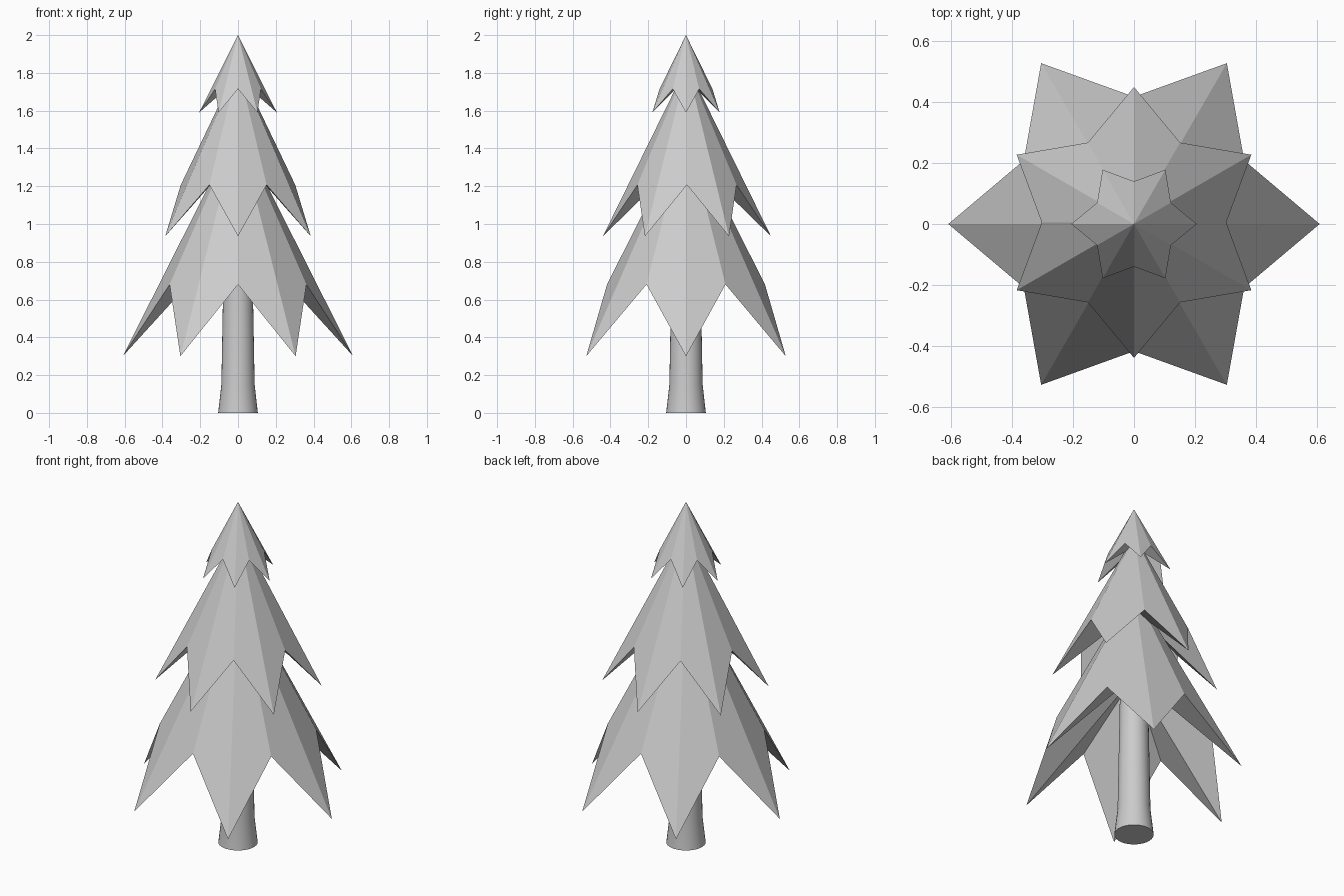
import bpy
import bmesh
from math import cos, sin, pi, radians

cube = bpy.data.objects.get("Cube")
if cube:
    bpy.data.objects.remove(cube, do_unlink=True)

grey = bpy.data.materials.new("light_grey")
grey.use_nodes = True
colour = (0.6, 0.6, 0.6, 1)
grey.diffuse_color = colour
grey.node_tree.nodes["Principled BSDF"].inputs["Base Color"].default_value = colour


def finish(name, bm):
    bmesh.ops.recalc_face_normals(bm, faces=bm.faces)
    mesh = bpy.data.meshes.new(name)
    bm.to_mesh(mesh)
    bm.free()
    mesh.materials.append(grey)
    obj = bpy.data.objects.new(name, mesh)
    bpy.context.collection.objects.link(obj)
    return obj


def branch_tier(name, apex, hollow, tip, notch, turn=0.0, y=0.0):
    """Six-pointed star skirt: outer pyramid above, hollowed pyramid beneath.
    tip and notch are (radius, height)."""
    bm = bmesh.new()
    rim = []
    for i in range(12):
        r, z = notch if i % 2 else tip
        a = turn + i * pi / 6
        rim.append(bm.verts.new((r * cos(a), y + r * sin(a), z)))
    top = bm.verts.new((0, y, apex))
    under = bm.verts.new((0, y, hollow))
    for a, b in zip(rim, rim[1:] + rim[:1]):
        bm.faces.new((a, b, top))
        bm.faces.new((b, a, under))
    return finish(name, bm)


# Foliage, alternate tiers turned by half a point
branch_tier("lower_branches", 1.51, 0.97, (0.61, 0.30), (0.418, 0.68))
branch_tier("middle_branches", 1.84, 1.37, (0.445, 0.935), (0.303, 1.207), pi / 6, 0.005)
branch_tier("top_branches", 2.0, 1.77, (0.206, 1.59), (0.14, 1.715))

# Trunk, flared at the foot
bm = bmesh.new()
sides = 32
rings = []
for r, z in ((0.105, 0), (0.088, 0.15), (0.078, 0.7), (0.072, 1.05)):
    rings.append([bm.verts.new((r * cos(2 * pi * i / sides), r * sin(2 * pi * i / sides), z))
                  for i in range(sides)])
for low, high in zip(rings, rings[1:]):
    for i in range(sides):
        j = (i + 1) % sides
        bm.faces.new((low[i], low[j], high[j], high[i]))
bm.faces.new(rings[0])
bm.faces.new(rings[-1])
trunk = finish("trunk", bm)
bpy.ops.object.select_all(action='DESELECT')
trunk.select_set(True)
bpy.context.view_layer.objects.active = trunk
bpy.ops.object.shade_smooth_by_angle(angle=radians(30))
